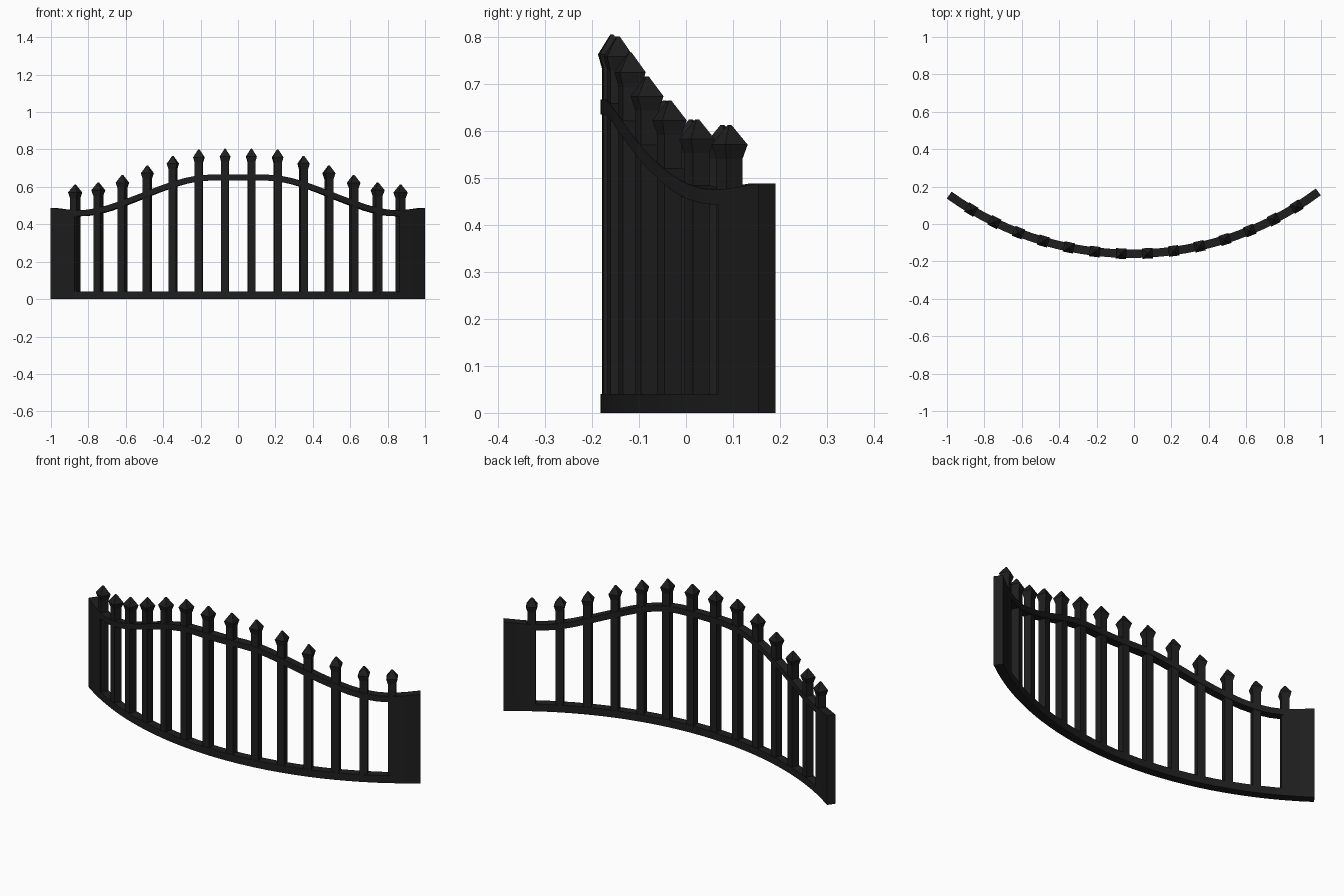
import bpy, bmesh, math
from mathutils import Matrix, Vector

if "Cube" in bpy.data.objects:
    bpy.data.objects.remove(bpy.data.objects["Cube"])

R = 1.673                      # plan radius of the bowed fence
MID_Y = -0.159                 # centre line y at x = 0
STEP = math.radians(4.82)      # angle between pickets
END = math.radians(36.15)      # half sweep of the fence
TURN = Matrix.Rotation(math.radians(0.5), 4, 'Z')
THICK = 0.045

# rail centre height at angles 0.5, 1.5 ... 6.5 steps, then the fence end
RAIL_Z = [0.650, 0.646, 0.612, 0.561, 0.510, 0.470, 0.458, 0.472]

iron = bpy.data.materials.new("black iron")
iron.diffuse_color = (0.013, 0.013, 0.013, 1)
iron.use_nodes = True
iron.node_tree.nodes["Principled BSDF"].inputs["Base Color"].default_value = iron.diffuse_color


def on_arc(a, off=0.0, z=0.0):
    r = R + off
    return TURN @ Vector((r * math.sin(a), MID_Y + R - r * math.cos(a), z))


def rail_z(a):
    """Smooth height of the top rail at angle a."""
    t = abs(a) / STEP - 0.5
    if t <= 0:
        return RAIL_Z[0]
    i = min(int(t), 6)
    f = min(t - i, 1)
    p = [RAIL_Z[max(0, min(7, k))] for k in (i - 1, i, i + 1, i + 2)]
    return 0.5 * (2 * p[1] + (p[2] - p[0]) * f
                  + (2 * p[0] - 5 * p[1] + 4 * p[2] - p[3]) * f * f
                  + (3 * p[1] - p[0] - 3 * p[2] + p[3]) * f ** 3)


def finish(bm, name):
    bmesh.ops.recalc_face_normals(bm, faces=bm.faces)
    me = bpy.data.meshes.new(name)
    bm.to_mesh(me)
    bm.free()
    me.materials.append(iron)
    ob = bpy.data.objects.new(name, me)
    bpy.context.collection.objects.link(ob)
    return ob


def loft(bm, rings):
    """Skin quad rings and cap both ends."""
    rings = [[bm.verts.new(p) for p in ring] for ring in rings]
    for a, b in zip(rings, rings[1:]):
        for i in range(4):
            j = (i + 1) % 4
            bm.faces.new((a[i], a[j], b[j], b[i]))
    bm.faces.new(rings[0])
    bm.faces.new(rings[-1])


def curved_bar(name, a0, a1, n, low, high):
    bm = bmesh.new()
    h = THICK / 2
    rings = []
    for k in range(n + 1):
        a = a0 + (a1 - a0) * k / n
        rings.append([on_arc(a, -h, low(a)), on_arc(a, h, low(a)),
                      on_arc(a, h, high(a)), on_arc(a, -h, high(a))])
    loft(bm, rings)
    finish(bm, name)


def picket(name, a):
    """Square post with a flared, pointed head."""
    tip = rail_z(a) + 0.154
    bm = bmesh.new()
    profile = [(0.02, 0.02), (0.02, tip - 0.072), (0.028, tip - 0.042), (0.003, tip)]
    loft(bm, [[(sx * w, sy * w, z) for sx, sy in ((-1, -1), (1, -1), (1, 1), (-1, 1))]
              for w, z in profile])
    place = Matrix.Translation(on_arc(a)) @ TURN @ Matrix.Rotation(a, 4, 'Z')
    bm.transform(place)
    finish(bm, name)


# rails
LAST = 6.5 * STEP
curved_bar("bottom_rail", -END, END, 30, lambda a: 0.0, lambda a: 0.04)
curved_bar("top_rail", -LAST, LAST, 26,
           lambda a: rail_z(a) - 0.016, lambda a: rail_z(a) + 0.016)

# solid end panels
for side, s in (("left", -1), ("right", 1)):
    curved_bar("end_panel_" + side, s * (LAST - 0.006), s * END, 2,
               lambda a: 0.0, lambda a: rail_z(a) + 0.016)

# pickets
for k in range(14):
    picket("picket_%d" % (k + 1), (k - 6.5) * STEP)
